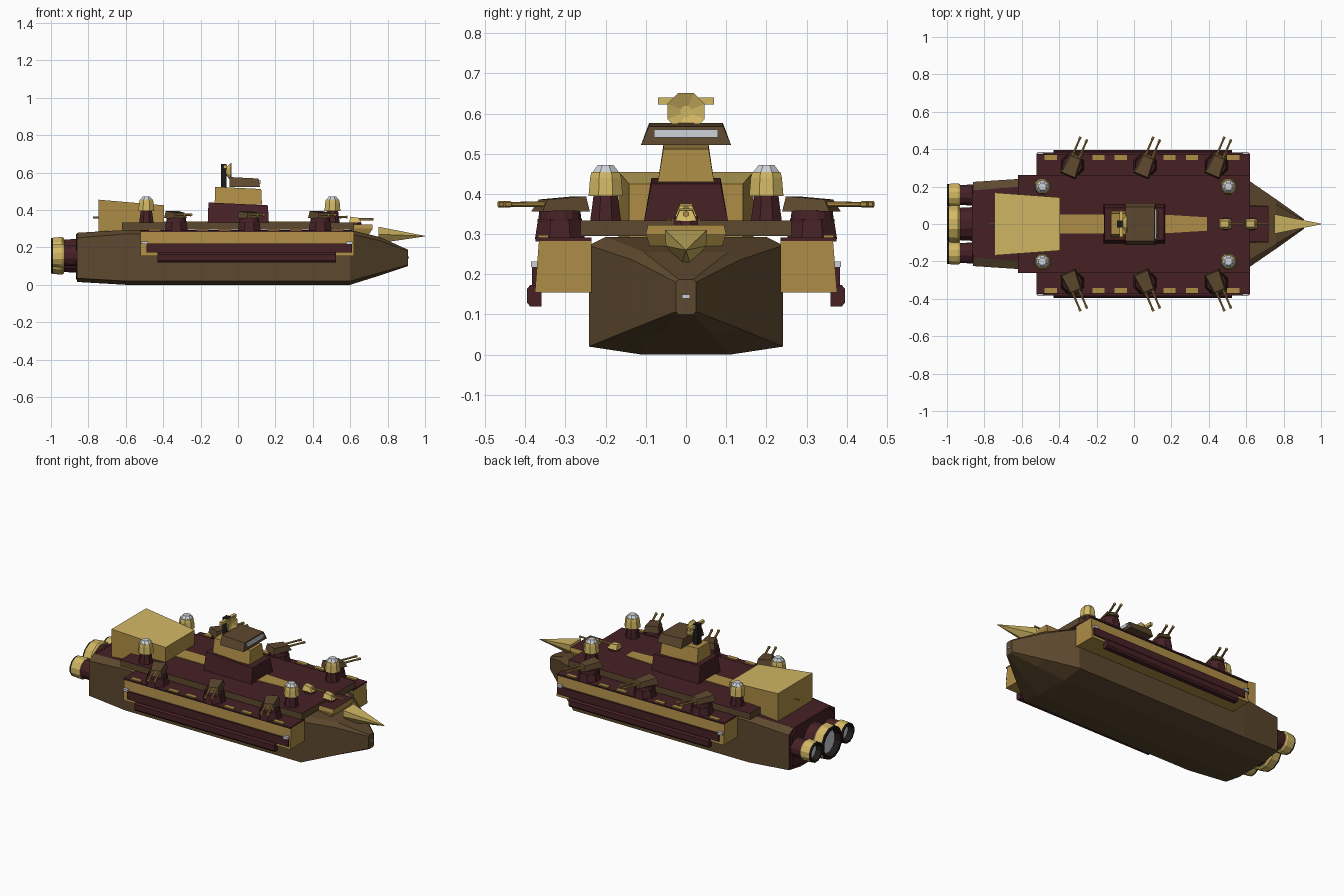
import bpy, bmesh, math
from mathutils import Matrix, Vector


def mat(name, r, g, b):
    m = bpy.data.materials.new(name)
    lin = lambda c: (c / 255 / 12.92) if c < 11 else ((c / 255 + 0.055) / 1.055) ** 2.4
    m.diffuse_color = (lin(r), lin(g), lin(b), 1)
    return m


MAROON = mat("maroon", 70, 33, 37)
BROWN = mat("brown", 93, 72, 46)
GOLD = mat("gold", 174, 141, 70)
PALE = mat("pale_gold", 210, 184, 100)
SILVER = mat("silver", 205, 209, 216)
DARK = mat("near_black", 30, 26, 25)


def loft(name, rings, mats, rule=None, M=Matrix()):
    """Skin a list of equal-length rings and cap both ends."""
    mats = mats if isinstance(mats, (list, tuple)) else [mats]
    bm = bmesh.new()
    vs = [[bm.verts.new(M @ Vector(p)) for p in r] for r in rings]
    n = len(vs[0])
    for a, b in zip(vs, vs[1:]):
        for i in range(n):
            j = (i + 1) % n
            bm.faces.new((a[i], a[j], b[j], b[i]))
    bm.faces.new(vs[0])
    bm.faces.new(vs[-1])
    bmesh.ops.recalc_face_normals(bm, faces=bm.faces)
    bm.normal_update()
    if rule:
        for f in bm.faces:
            f.material_index = rule(f.normal, f.calc_center_median())
    me = bpy.data.meshes.new(name)
    bm.to_mesh(me)
    bm.free()
    for m in mats:
        me.materials.append(m)
    ob = bpy.data.objects.new(name, me)
    bpy.context.collection.objects.link(ob)
    return ob


def rect(x0, x1, y0, y1, z0, z1=None):
    """Horizontal rectangle; z may slope from x0 to x1."""
    z1 = z0 if z1 is None else z1
    return [(x0, y0, z0), (x1, y0, z1), (x1, y1, z1), (x0, y1, z0)]


def box(name, x0, x1, y0, y1, z0, z1, m, rule=None, M=Matrix()):
    return loft(name, [rect(x0, x1, y0, y1, z0), rect(x0, x1, y0, y1, z1)], m, rule, M)


def ngon(axis, c, t, r, n=8):
    """Ring of n points around an axis; c = the two other coordinates."""
    out = []
    for i in range(n):
        a = 2 * math.pi * (i + 0.5) / n
        u, v = c[0] + r * math.cos(a), c[1] + r * math.sin(a)
        out.append((t, u, v) if axis == "x" else (u, v, t))
    return out


def turned(name, axis, c, prof, m, n=8, rule=None, M=Matrix()):
    return loft(name, [ngon(axis, c, t, r, n) for t, r in prof], m, rule, M)


def section(x, hb, z0, hs, zl, zh, ht, zt):
    half = [(hb, z0), (hs, zl), (hs, zh), (ht, zt)]
    return [(x, y, z) for y, z in half] + [(x, -y, z) for y, z in half[::-1]]


# Hull: eight-sided loft, maroon on the aft roof and transom
loft("hull", [
    section(-0.86, 0.11, 0.015, 0.225, 0.035, 0.25, 0.18, 0.278),
    section(-0.6, 0.11, 0, 0.242, 0.02, 0.272, 0.2, 0.293),
    section(0.6, 0.11, 0, 0.242, 0.02, 0.272, 0.2, 0.293),
    section(0.76, 0.065, 0.05, 0.132, 0.065, 0.235, 0.105, 0.255),
    section(0.91, 0.018, 0.1, 0.025, 0.107, 0.18, 0.018, 0.187)],
    [BROWN, MAROON],
    lambda n, c: int(n.x < -0.9 or (c.x < -0.6 and n.z > 0.9)))
box("bow_light", 0.905, 0.915, -0.01, 0.01, 0.14, 0.15, SILVER)
loft("transom_plate", [section(-0.845, 0.11, 0.02, 0.222, 0.04, 0.25, 0.18, 0.28),
                       section(-0.866, 0.1, 0.03, 0.2, 0.05, 0.235, 0.16, 0.27)], MAROON)

# Engines: housing, flared ring, dark bore and bright core
for tag, y, r in (("left", 0.155, 0.065), ("middle", 0, 0.105), ("right", -0.155, 0.065)):
    c = (y, 0.155)
    turned("engine_housing_" + tag, "x", c, [(-0.84, r * 0.9), (-0.94, r * 0.85)], MAROON, 12)
    turned("engine_ring_" + tag, "x", c,
           [(-0.93, r * 0.92), (-0.94, r), (-0.99, r * 0.95), (-1.0, r * 0.92),
            (-1.0, r * 0.78), (-0.965, r * 0.7)], [PALE, DARK, SILVER], 12,
           lambda n, c: 2 if (n.x < -0.99 and c.x > -0.97) else int(c.x < -0.97 and (n.x < -0.9 or c.x < -0.99) or (-0.99 < c.x < -0.975 and n.x < -0.1)))

# Main deck, forward platform and centre stripe
top = lambda n, c: int(n.z > 0.5)
box("main_deck", -0.62, 0.62, -0.262, 0.262, 0.295, 0.334, [BROWN, MAROON], top)
loft("forward_platform", [rect(0.6, 0.7, -0.09, 0.09, 0.27), rect(0.6, 0.72, -0.1, 0.1, 0.3),
                          rect(0.6, 0.72, -0.095, 0.095, 0.322)], [GOLD, MAROON], top)
loft("deck_stripe", [[(-0.4, -0.05, z), (0.16, -0.05, z), (0.39, -0.036, z),
                      (0.39, 0.036, z), (0.16, 0.05, z), (-0.4, 0.05, z)] for z in (0.33, 0.338)], GOLD)

# Aft block with sloped roof and a small rear gun
loft("aft_block", [[(-0.745, -0.168, 0.27), (-0.395, -0.142, 0.27), (-0.395, 0.142, 0.27), (-0.745, 0.168, 0.27)],
                   [(-0.745, -0.168, 0.455), (-0.395, -0.142, 0.425), (-0.395, 0.142, 0.425), (-0.745, 0.168, 0.455)]],
     [GOLD, PALE], top)
turned("rear_gun", "x", (0, 0.36), [(-0.775, 0.005), (-0.74, 0.005)], GOLD, 6)

# Bridge tiers
loft("bridge_base", [rect(-0.162, 0.165, -0.105, 0.105, 0.33),
                     rect(-0.158, 0.16, -0.086, 0.086, 0.44, 0.425)], MAROON)
loft("bridge_middle", [rect(-0.125, 0.128, -0.07, 0.07, 0.43),
                       rect(-0.122, 0.124, -0.056, 0.056, 0.524, 0.512)], GOLD)
loft("bridge_cabin", [rect(-0.045, 0.118, -0.112, 0.112, 0.522),
                      rect(-0.045, 0.11, -0.092, 0.092, 0.576, 0.568)], BROWN)
box("bridge_window", 0.108, 0.121, -0.08, 0.08, 0.54, 0.56, SILVER)

# Radar
box("radar_post", -0.092, -0.062, -0.018, 0.018, 0.515, 0.645, DARK)
box("radar_bar", -0.078, -0.06, -0.07, 0.07, 0.622, 0.64, PALE)
turned("radar_dish", "x", (0, 0.605), [(-0.065, 0.02), (-0.04, 0.05), (-0.035, 0.05), (-0.05, 0.015)], PALE)

# Corner towers with bright domes
for x in (-0.49, 0.505):
    for s in (-1, 1):
        c = (x, 0.2 * s)
        turned("tower_base", "z", c, [(0.33, 0.042), (0.4, 0.032)], MAROON)
        turned("tower_head", "z", c, [(0.395, 0.046), (0.44, 0.042), (0.455, 0.038)], PALE)
        turned("tower_dome", "z", c, [(0.448, 0.037), (0.456, 0.034), (0.472, 0.021)], SILVER)

# Side sponsons, rails, lamps, hatches and twin turrets
for s in (-1, 1):
    M = Matrix.Diagonal((1, s, 1, 1))
    loft("sponson", [rect(-0.52, 0.62, 0.235, 0.376, 0.155),
                     rect(-0.52, 0.62, 0.235, 0.366, 0.283)], GOLD, M=M)
    box("sponson_roof", -0.52, 0.62, 0.235, 0.374, 0.282, 0.291, MAROON, M=M)
    box("upper_rail", -0.49, 0.61, 0.36, 0.383, 0.172, 0.22, MAROON, M=M)
    rail = [(0.36, 0.12), (0.388, 0.12), (0.396, 0.13), (0.396, 0.163), (0.388, 0.173), (0.36, 0.173)]
    loft("lower_rail", [[(x, y, z) for y, z in rail] for x in (-0.43, 0.525)], MAROON, M=M)
    for x in (-0.5, 0.595):
        box("rail_lamp", x - 0.016, x + 0.016, 0.36, 0.386, 0.218, 0.232, SILVER, M=M)
    for x in (-0.445, -0.19, -0.07, 0.19, 0.31, 0.53):
        box("roof_hatch", x - 0.033, x + 0.033, 0.342, 0.368, 0.286, 0.298, GOLD, M=M)
    for x in (-0.33, 0.06, 0.44):
        T = M @ Matrix.Translation((x, 0.314, 0))
        turned("turret_base", "z", (0, 0), [(0.288, 0.067), (0.33, 0.06), (0.337, 0.06)], MAROON, M=T)
        turned("turret_ring", "z", (0, 0), [(0.335, 0.055), (0.358, 0.052)], MAROON, 16, M=T)
        R = T @ Matrix.Rotation(math.radians(67), 4, "Z")
        # head: wide at the back, narrow at the guns
        loft("turret_head", [[(-0.062, -0.045, 0.356), (0.062, -0.036, 0.356), (0.062, 0.036, 0.356), (-0.062, 0.045, 0.356)],
                             [(-0.055, -0.038, 0.394), (0.045, -0.028, 0.386), (0.045, 0.028, 0.386), (-0.055, 0.038, 0.394)]],
             BROWN, M=R)
        for y in (-0.019, 0.019):
            turned("turret_barrel", "x", (y, 0.374),
                   [(0.03, 0.007), (0.14, 0.006), (0.142, 0.008), (0.158, 0.008)], GOLD, 6, M=R)

# Small guns on the fore deck
for x, z in ((0.49, 0.334), (0.63, 0.322)):
    turned("fore_gun_mount", "z", (x, 0), [(z - 0.005, 0.035), (z + 0.012, 0.03)], MAROON)
    loft("fore_gun_head", [rect(x - 0.035, x + 0.03, -0.027, 0.027, z + 0.01),
                           rect(x - 0.03, x + 0.015, -0.016, 0.016, z + 0.042, z + 0.036)], PALE)
    turned("fore_gun_barrel", "x", (0, z + 0.028), [(x, 0.007), (x + 0.085, 0.006), (x + 0.095, 0.008)], GOLD, 6)

# Bow ram: faceted spike
prow = [(-0.052, 0.31), (0.052, 0.31), (0.05, 0.27), (0.012, 0.222), (-0.012, 0.222), (-0.05, 0.27)]
loft("bow_ram", [[(0.752, y, z) for y, z in prow],
                 [(1.0, y * 0.03, 0.26 + (z - 0.26) * 0.03) for y, z in prow]], PALE)
